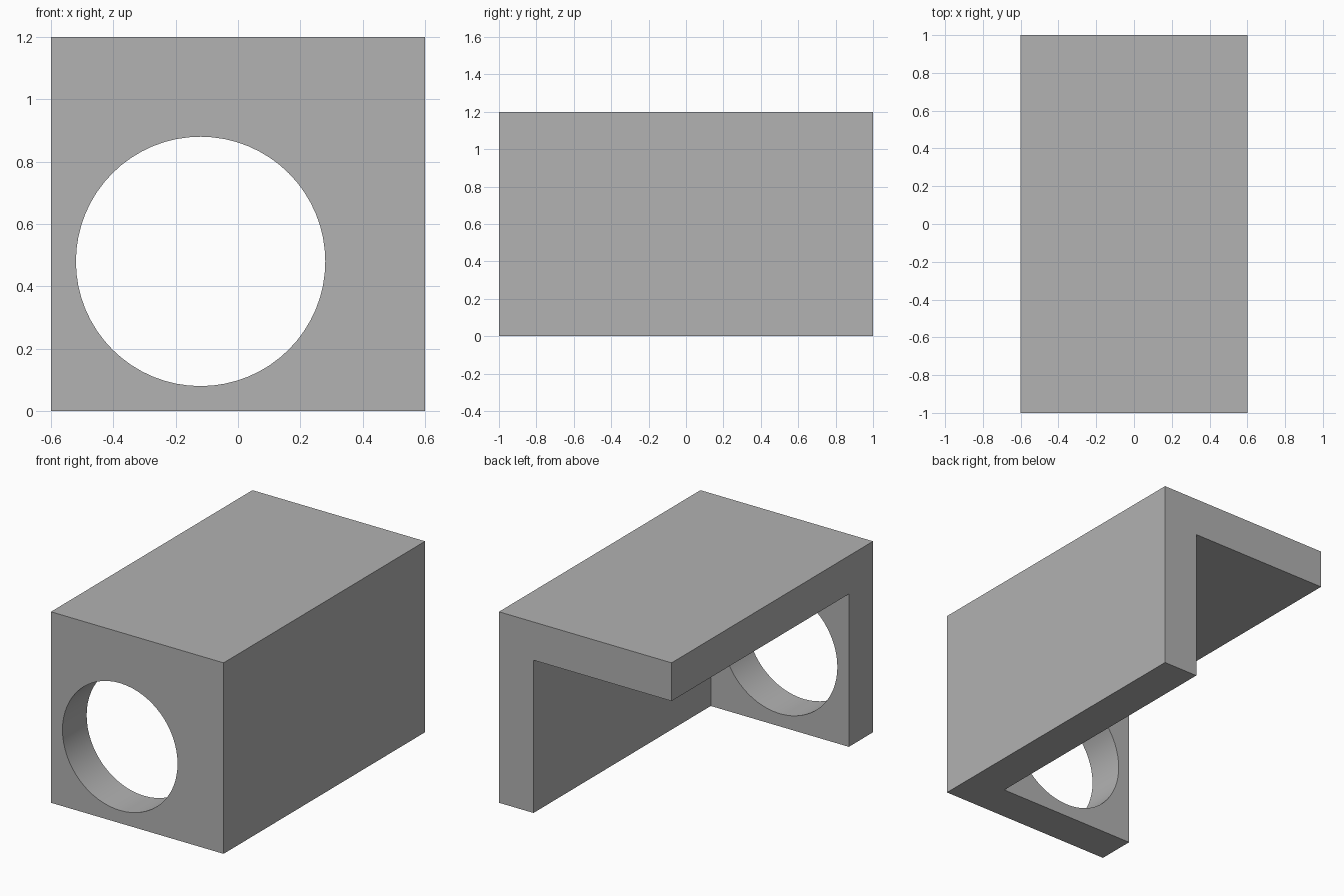
import bpy
from math import radians
from mathutils import Vector

cube = bpy.data.objects.get("Cube")
if cube:
    bpy.data.objects.remove(cube, do_unlink=True)

WIDTH, DEPTH, HEIGHT = 1.2, 2.0, 1.2
WALL = 0.24
RADIUS = 0.4
OVER = 0.1  # how far cutters reach past the block

grey = bpy.data.materials.new("plain_grey")
grey.use_nodes = True
colour = (0.445, 0.445, 0.445, 1)
grey.diffuse_color = colour
grey.node_tree.nodes["Principled BSDF"].inputs["Base Color"].default_value = colour


def box(name, low, high):
    low, high = Vector(low), Vector(high)
    bpy.ops.mesh.primitive_cube_add(size=1, location=(low + high) / 2)
    obj = bpy.context.object
    obj.name = name
    obj.scale = high - low
    bpy.ops.object.transform_apply(location=True, rotation=True, scale=True)
    obj.data.materials.append(grey)
    return obj


def cut(target, cutter):
    mod = target.modifiers.new("cut", "BOOLEAN")
    mod.operation = "DIFFERENCE"
    mod.solver = "EXACT"
    mod.object = cutter
    bpy.context.view_layer.objects.active = target
    bpy.ops.object.modifier_apply(modifier=mod.name)
    bpy.data.objects.remove(cutter, do_unlink=True)


# Solid block
left, front = -WIDTH / 2, -DEPTH / 2
bracket = box("corner_bracket", (left, front, 0), (-left, -front, HEIGHT))

# Open cavity, leaving a front wall, a side wall and a top slab
inner_x, inner_y, inner_z = -left - WALL, front + WALL, HEIGHT - WALL
cut(bracket, box("cavity_cutter", (left - OVER, inner_y, -OVER),
                 (inner_x, -front + OVER, inner_z)))

# Round hole centred on the open part of the front wall
bpy.ops.mesh.primitive_cylinder_add(
    vertices=64, radius=RADIUS, depth=WALL + 2 * OVER,
    location=((left + inner_x) / 2, front + WALL / 2, inner_z / 2),
    rotation=(radians(90), 0, 0))
hole = bpy.context.object
hole.name = "hole_cutter"
hole.data.materials.append(grey)
cut(bracket, hole)

# Smooth hole, crisp edges
bpy.ops.object.select_all(action="DESELECT")
bracket.select_set(True)
bpy.context.view_layer.objects.active = bracket
bpy.ops.object.shade_smooth_by_angle(angle=radians(30))
